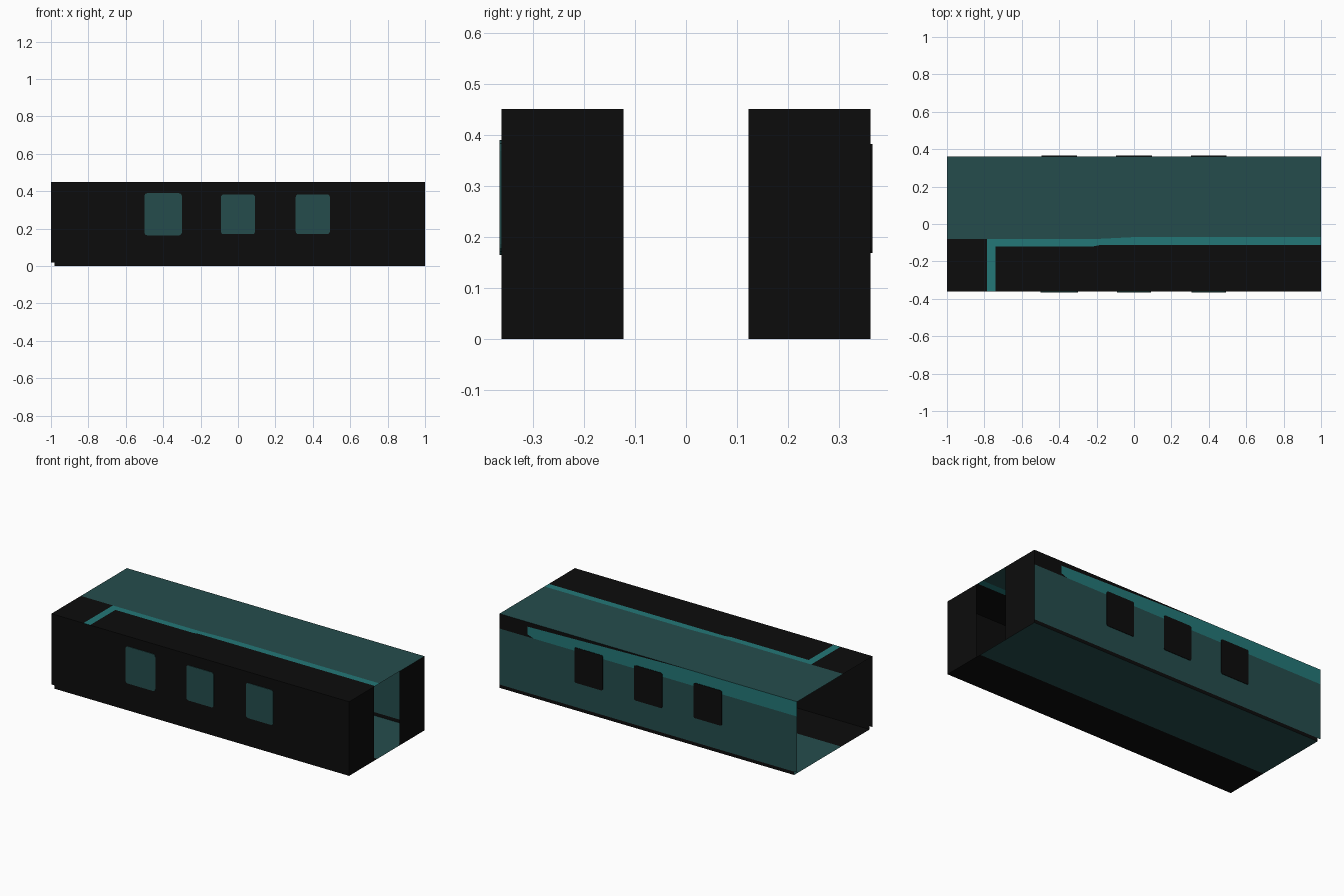
import bpy, bmesh, math
from mathutils import Vector

if "Cube" in bpy.data.objects:
    bpy.data.objects.remove(bpy.data.objects["Cube"])


def material(name, rgb):
    m = bpy.data.materials.new(name)
    m.diffuse_color = (*rgb, 1)
    m.use_nodes = True
    m.node_tree.nodes["Principled BSDF"].inputs["Base Color"].default_value = m.diffuse_color
    return m


BLACK, TEAL, BRIGHT = 0, 1, 2
MATS = [material("soft_black", (0.0038, 0.0038, 0.0038)),
        material("dark_teal", (0.018, 0.073, 0.073)),
        material("bright_teal", (0.017, 0.185, 0.185))]

W, H, SILL, X0 = 0.362, 0.45, 0.02, -0.98   # half width, height, sill height, floor start


def finish(name, bm):
    me = bpy.data.meshes.new(name)
    bm.to_mesh(me)
    bm.free()
    for m in MATS:
        me.materials.append(m)
    ob = bpy.data.objects.new(name, me)
    bpy.context.collection.objects.link(ob)
    return ob


def panel(name, place, outward, regions):
    """Sheet made of flat coloured polygons, mapped to 3D by place(u, v)."""
    bm = bmesh.new()
    for colour, pts in regions:
        f = bm.faces.new([bm.verts.new(place(u, v)) for u, v in pts])
        f.normal_update()
        if f.normal.dot(Vector(outward)) < 0:
            f.normal_flip()
        f.material_index = colour
    bmesh.ops.remove_doubles(bm, verts=bm.verts, dist=1e-5)
    return finish(name, bm)


def rect(a, b, c, d):
    return [(a, c), (b, c), (b, d), (a, d)]


# Roof: teal field, black side area, bright L-shaped stripe
panel("roof", lambda u, v: (u, v, H), (0, 0, 1), [
    (TEAL, [(-1, -0.08), (-0.2, -0.08), (0, -0.07), (1, -0.07), (1, W), (-1, W)]),
    (BRIGHT, [(-0.785, -0.12), (-0.74, -0.12), (-0.22, -0.12), (-0.18, -0.112),
              (1, -0.112), (1, -0.07), (0, -0.07), (-0.2, -0.08), (-0.785, -0.08)]),
    (BRIGHT, rect(-0.785, -0.74, -W, -0.12)),
    (BLACK, rect(-1, -0.785, -W, -0.08)),
    (BLACK, [(-0.74, -W), (1, -W), (1, -0.112), (-0.18, -0.112), (-0.22, -0.12), (-0.74, -0.12)]),
])

# Floor, open at the rear end
panel("floor", lambda u, v: (u, v, 0), (0, 0, -1), [
    (TEAL, rect(X0, 1, -0.09, W)),
    (BLACK, rect(X0, 1, -W, -0.09)),
])

# Long side walls with black sills
panel("front_wall", lambda u, v: (u, -W, v), (0, -1, 0), [
    (BLACK, rect(-1, 1, SILL, H)),
    (BLACK, rect(X0, 1, 0, SILL)),
])
BAND = 0.36
panel("back_wall", lambda u, v: (u, W, v), (0, 1, 0), [
    (TEAL, rect(-1, 1, SILL, BAND)),
    (BRIGHT, [(-1, BAND), (0.77, BAND), (0.81, 0.375), (0.81, 0.422), (-0.25, H), (-1, H)]),
    (BLACK, [(0.77, BAND), (1, BAND), (1, H), (-0.25, H), (0.81, 0.422), (0.81, 0.375)]),
    (BLACK, rect(X0, 1, 0, SILL)),
])

# End wall halves either side of the full-height doorway
for side, name in ((-1, "end_wall_front_half"), (1, "end_wall_back_half")):
    panel(name, lambda u, v: (1, side * u, v), (1, 0, 0),
          [(BLACK, rect(0.122, W, 0, H))])


def window(name, x, z, w, h, side, colour, r=0.015):
    """Thin rounded plate standing just proud of a side wall."""
    bm = bmesh.new()
    verts = []
    for k, (sx, sz) in enumerate(((1, 1), (-1, 1), (-1, -1), (1, -1))):
        for i in range(4):
            a = math.radians(90 * k + 30 * i)
            verts.append(bm.verts.new((x + sx * (w / 2 - r) + r * math.cos(a), side * W,
                                       z + sz * (h / 2 - r) + r * math.sin(a))))
    f = bm.faces.new(verts)
    out = bmesh.ops.extrude_face_region(bm, geom=[f])
    for v in out["geom"]:
        if isinstance(v, bmesh.types.BMVert):
            v.co.y += side * 0.003
    bmesh.ops.recalc_face_normals(bm, faces=bm.faces)
    for f in bm.faces:
        f.material_index = colour
    return finish(name, bm)


# Three windows on each side
for i, x in enumerate((-0.4, 0.0, 0.4)):
    fw, fh = (0.2, 0.225) if i == 0 else (0.183, 0.213)
    window(f"front_window_{i + 1}", x, 0.277, fw, fh, -1, TEAL)
    window(f"back_window_{i + 1}", x, 0.275, 0.19, 0.213, 1, BLACK, 0.01)
